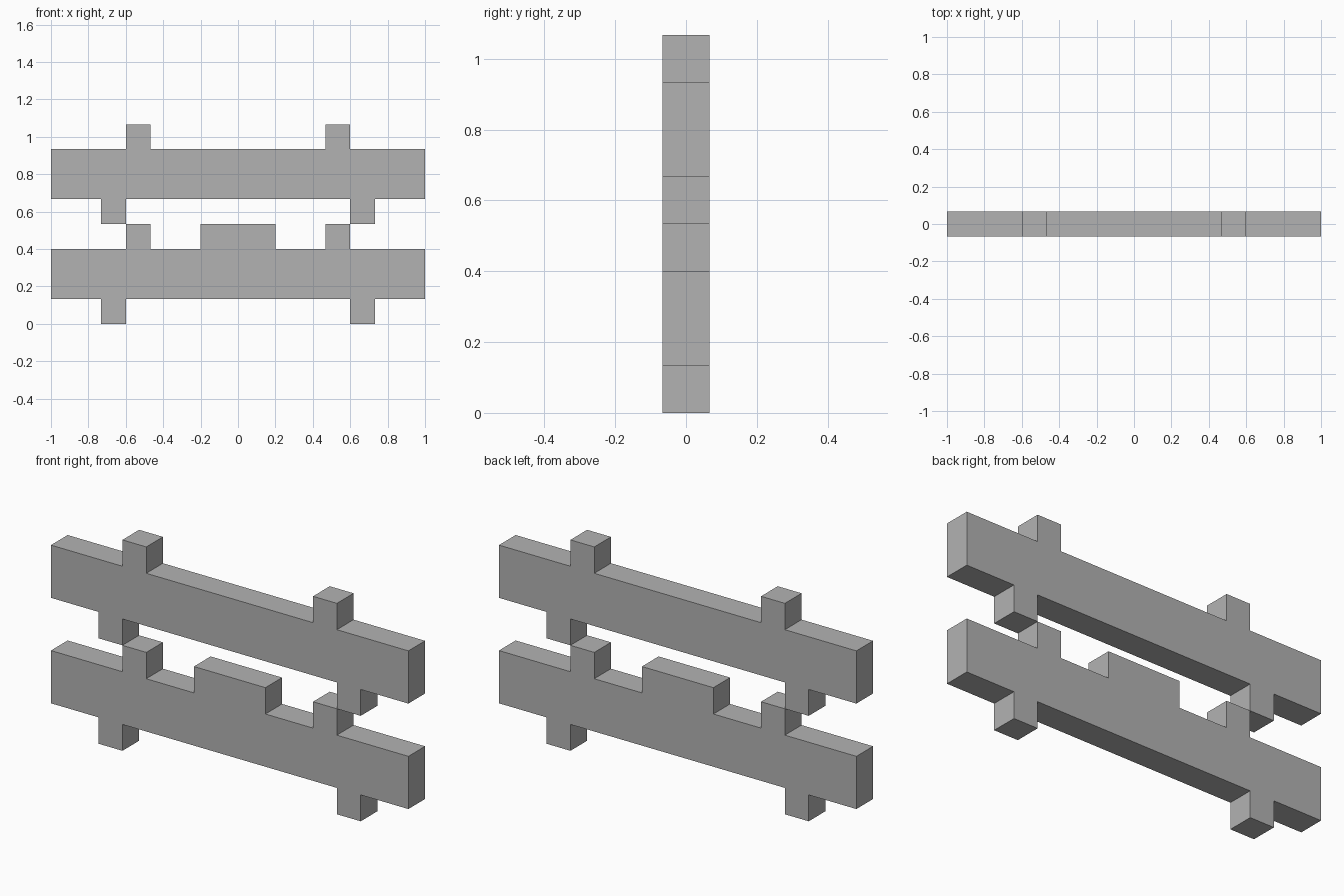
import bpy
import bmesh

cube = bpy.data.objects.get("Cube")
if cube:
    bpy.data.objects.remove(cube, do_unlink=True)

U = 2 / 30            # module: the rails are 30 modules long
DEPTH = 2 * U

grey = bpy.data.materials.new("plain_grey")
grey.use_nodes = True
colour = (0.45, 0.45, 0.45, 1)
grey.diffuse_color = colour
grey.node_tree.nodes["Principled BSDF"].inputs["Base Color"].default_value = colour


def notched_edge(bumps, base, tip):
    """Outline of one long edge, left to right, stepping out to tip at each bump."""
    points = [(-15, base)]
    for a, b in bumps:
        points += [(a, base), (a, tip), (b, tip), (b, base)]
    return points + [(15, base)]


def rail(name, bottom, top_bumps):
    """Rail with pegs, extruded from a single front outline (in modules)."""
    feet = [(-11, -9), (9, 11)]
    outline = notched_edge(feet, bottom + 2, bottom)
    outline += reversed(notched_edge(top_bumps, bottom + 6, bottom + 8))
    bm = bmesh.new()
    face = bm.faces.new([bm.verts.new((x * U, -DEPTH / 2, z * U)) for x, z in outline])
    extruded = bmesh.ops.extrude_face_region(bm, geom=[face], use_keep_orig=True)
    moved = [v for v in extruded["geom"] if isinstance(v, bmesh.types.BMVert)]
    bmesh.ops.translate(bm, verts=moved, vec=(0, DEPTH, 0))
    bmesh.ops.recalc_face_normals(bm, faces=bm.faces)
    mesh = bpy.data.meshes.new(name)
    bm.to_mesh(mesh)
    bm.free()
    mesh.materials.append(grey)
    obj = bpy.data.objects.new(name, mesh)
    bpy.context.collection.objects.link(obj)


# Lower rail has a wide block between its two upper pegs
rail("lower_rail", 0, [(-9, -7), (-3, 3), (7, 9)])
# Upper rail has the pegs only
rail("upper_rail", 8, [(-9, -7), (7, 9)])
